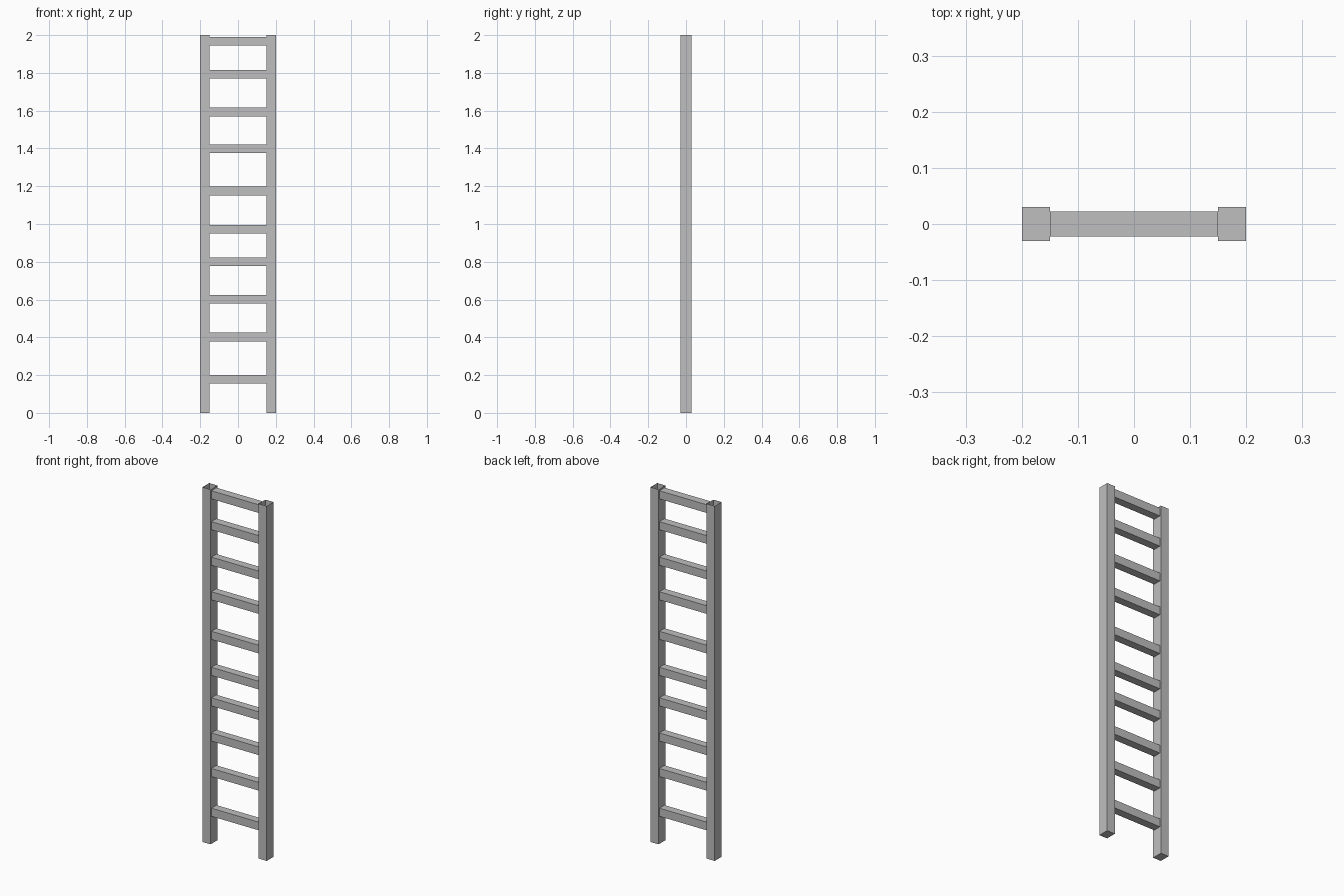
import bpy
import bmesh
from mathutils import Matrix

if "Cube" in bpy.data.objects:
    bpy.data.objects.remove(bpy.data.objects["Cube"], do_unlink=True)

grey = bpy.data.materials.new("plain grey")
grey.use_nodes = True
colour = (0.52, 0.52, 0.52, 1)
grey.diffuse_color = colour
grey.node_tree.nodes["Principled BSDF"].inputs["Base Color"].default_value = colour


def box(name, size, centre, open_top=False):
    """Add a flat-faced box, optionally without its top face."""
    bm = bmesh.new()
    bmesh.ops.create_cube(bm, size=1, matrix=Matrix.Translation(centre) @ Matrix.Diagonal((*size, 1)))
    if open_top:
        bm.normal_update()
        top = [f for f in bm.faces if f.normal.z > 0.9]
        bmesh.ops.delete(bm, geom=top, context="FACES_ONLY")
    mesh = bpy.data.meshes.new(name)
    bm.to_mesh(mesh)
    bm.free()
    mesh.materials.append(grey)
    obj = bpy.data.objects.new(name, mesh)
    bpy.context.collection.objects.link(obj)
    return obj


# Side rails, hollow at the top
for side, sign in (("left", 1), ("right", -1)):
    box(side + "_rail", (0.05, 0.06, 2), (sign * 0.175, 0, 1), open_top=True)

# Rungs, unevenly spaced between the rails
rung_heights = (0.178, 0.402, 0.602, 0.80, 0.972, 1.175, 1.398, 1.593, 1.793, 1.967)
for number, z in enumerate(rung_heights, 1):
    box(f"rung_{number}", (0.3, 0.045, 0.046), (0, 0, z))
